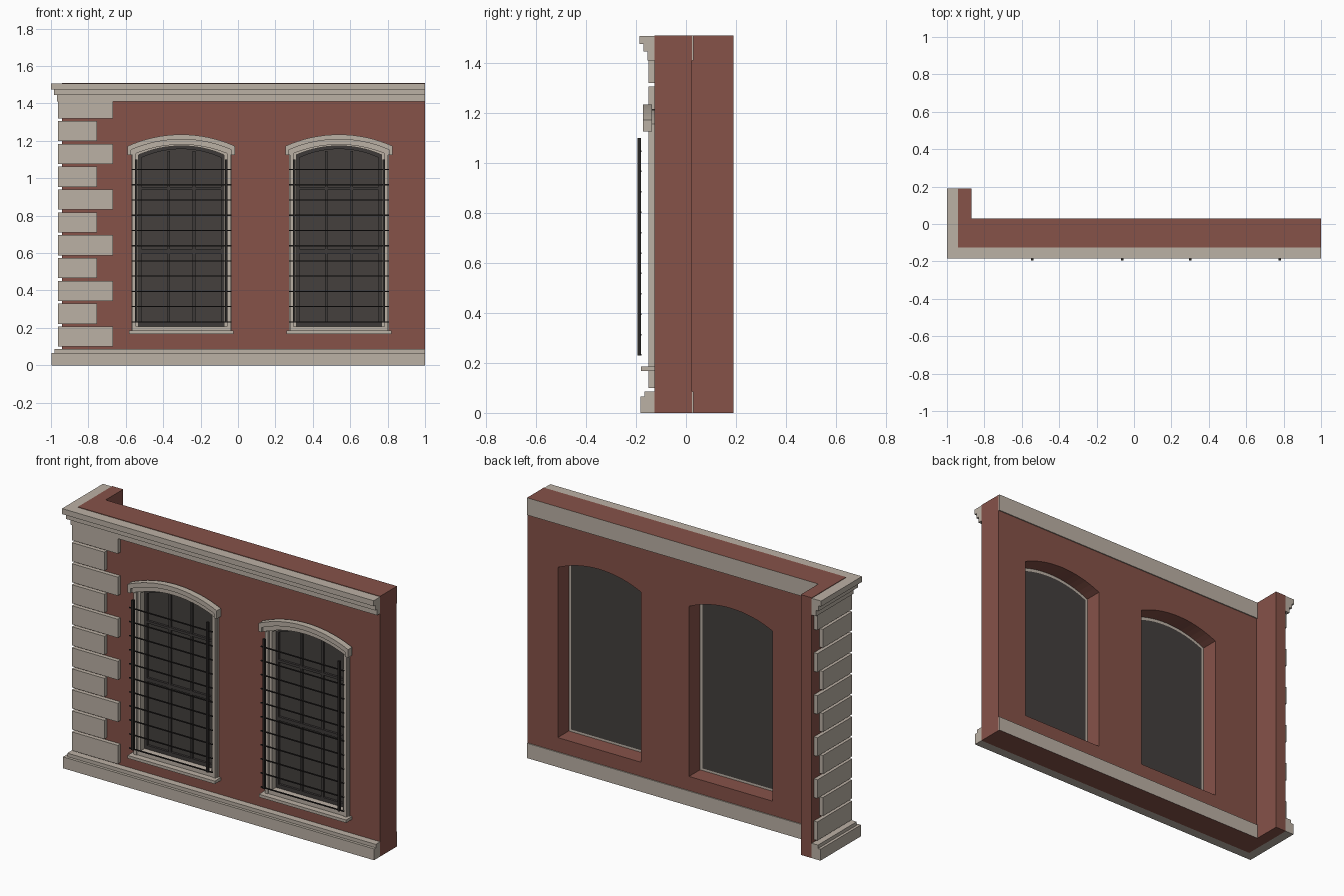
import bpy, bmesh, math
from mathutils import Vector

if "Cube" in bpy.data.objects:
    bpy.data.objects.remove(bpy.data.objects["Cube"], do_unlink=True)


def material(name, rgb):
    m = bpy.data.materials.new(name)
    m.use_nodes = True
    m.diffuse_color = (*rgb, 1)
    m.node_tree.nodes["Principled BSDF"].inputs["Base Color"].default_value = (*rgb, 1)
    return m


BRICK = material("red brick", (0.24, 0.085, 0.066))
STONE = material("pale stone", (0.50, 0.44, 0.375))
GLASS = material("dark glass", (0.058, 0.051, 0.048))
SASH = material("sash paint", (0.047, 0.042, 0.040))
IRON = material("black iron", (0.022, 0.019, 0.018))

# Main dimensions
LEFT, RIGHT, FRONT, BACK = -0.94, 1.0, -0.125, 0.023
RETURN_BACK, TOP = 0.19, 1.51
WINDOWS = (-0.303, 0.54)


def finish(name, bm, mat):
    bmesh.ops.recalc_face_normals(bm, faces=bm.faces)
    mesh = bpy.data.meshes.new(name)
    bm.to_mesh(mesh)
    bm.free()
    mesh.materials.append(mat)
    obj = bpy.data.objects.new(name, mesh)
    bpy.context.collection.objects.link(obj)
    return obj


def add_prism(bm, pts, lo, hi, axis):
    """Extrude a 2D outline along z (plan outline) or y (elevation outline)."""
    def place(p, h):
        return (p[0], p[1], h) if axis == "z" else (p[0], h, p[1])
    face = bm.faces.new([bm.verts.new(place(p, lo)) for p in pts])
    new = bmesh.ops.extrude_face_region(bm, geom=[face])["geom"]
    step = Vector(place((0, 0), hi - lo))
    bmesh.ops.translate(bm, vec=step, verts=[g for g in new if isinstance(g, bmesh.types.BMVert)])


def prism(name, pts, lo, hi, mat, axis="z"):
    bm = bmesh.new()
    add_prism(bm, pts, lo, hi, axis)
    return finish(name, bm, mat)


def rect(x0, x1, y0, y1):
    return [(x0, y0), (x1, y0), (x1, y1), (x0, y1)]


def boxes(name, items, mat):
    """Several boxes given as x0, x1, y0, y1, z0, z1 in one object."""
    bm = bmesh.new()
    for b in items:
        add_prism(bm, rect(*b[:4]), b[4], b[5], "z")
    return finish(name, bm, mat)


def arch(cx, half, spring, rise, foot, n=16):
    """Outline from the right foot over a segmental arch to the left foot."""
    r = (half * half + rise * rise) / (2 * rise)
    a = math.asin(half / r)
    curve = []
    for i in range(n + 1):
        t = a - 2 * a * i / n
        curve.append((cx + r * math.sin(t), spring + rise - r + r * math.cos(t)))
    return [(cx + half, foot)] + curve + [(cx - half, foot)]


def arch_band(name, outer, inner, front, back, mat):
    return prism(name, outer + inner[::-1], front, back, mat, "y")


def corner(offset):
    """Plan of a moulding wrapping the front and the return."""
    x, y = LEFT - offset, FRONT - offset
    return [(RIGHT, y), (x, y), (x, RETURN_BACK), (LEFT, RETURN_BACK),
            (LEFT, FRONT), (RIGHT, FRONT)]


# Brick wall with its short return and two arched openings
wall = prism("wall", [(LEFT, FRONT), (RIGHT, FRONT), (RIGHT, BACK), (-0.87, BACK),
                      (-0.87, RETURN_BACK), (LEFT, RETURN_BACK)], 0, TOP, BRICK)
bm = bmesh.new()
for cx in WINDOWS:
    add_prism(bm, arch(cx, 0.267, 1.155, 0.06, 0.168), -0.3, 0.3, "y")
cutter = finish("opening_cutter", bm, BRICK)
cutter.hide_render = True
cut = wall.modifiers.new("openings", "BOOLEAN")
cut.operation, cut.solver, cut.object = "DIFFERENCE", "EXACT", cutter
bpy.context.view_layer.objects.active = wall
bpy.ops.object.modifier_apply(modifier=cut.name)
bpy.data.objects.remove(cutter, do_unlink=True)

# Stepped plinth and cornice
for name, offset, lo, hi in (("plinth_base", 0.056, 0, 0.066),
                             ("plinth_cap", 0.04, 0.066, 0.086),
                             ("cornice_bed", 0.028, 1.41, 1.445),
                             ("cornice_middle", 0.045, 1.445, 1.475),
                             ("cornice_crown", 0.06, 1.475, 1.507)):
    prism(name, corner(offset), lo, hi, STONE)

# Stone bands along the back, brick where level with the wall's top and foot
for name, lo, hi in (("back_lower_band", 0, 0.086), ("back_upper_band", 1.41, TOP)):
    band = boxes(name, [(-0.87, RIGHT, BACK, 0.029, lo, hi)], STONE)
    band.data.materials.append(BRICK)
    for f in band.data.polygons:
        if f.center.z < 0.01 or f.center.z > TOP - 0.01:
            f.material_index = 1

# Alternating corner quoins
for i in range(11):
    z = 0.1 + i * 0.122
    x_end, y_end = (-0.667, 0.17) if i % 2 == 0 else (-0.753, 0.12)
    x, y = LEFT - 0.022, FRONT - 0.024
    prism("quoin_%d" % (i + 1),
          [(x, y), (x_end, y), (x_end, FRONT), (LEFT, FRONT), (LEFT, y_end), (x, y_end)],
          z, min(z + 0.108, 1.41), STONE)

for side, cx in zip(("right", "left"), WINDOWS):
    def label(part):
        return side + "_window_" + part

    # Stone surround, sill and hood mould
    clear = arch(cx, 0.228, 1.125, 0.048, 0.185)
    step = arch(cx, 0.243, 1.14, 0.052, 0.185)
    arch_band(label("surround"), arch(cx, 0.267, 1.155, 0.06, 0.185), clear, -0.135, -0.078, STONE)
    arch_band(label("architrave"), arch(cx, 0.262, 1.155, 0.058, 0.185), step, -0.15, -0.135, STONE)
    boxes(label("sill"), [(cx - 0.28, cx + 0.28, -0.18, FRONT, 0.168, 0.185),
                          (cx - 0.267, cx + 0.267, FRONT, -0.078, 0.168, 0.185),
                          (cx - 0.243, cx + 0.243, -0.145, -0.078, 0.185, 0.207)], STONE)
    mid = arch(cx, 0.268, 1.152, 0.056, 1.125)
    arch_band(label("hood_outer"), arch(cx, 0.287, 1.172, 0.062, 1.125), mid, -0.172, -0.135, STONE)
    arch_band(label("hood_inner"), mid, arch(cx, 0.25, 1.13, 0.05, 1.125), -0.158, -0.135, STONE)

    # Glass, lapped over the back of the surround, and sash
    prism(label("glass"), arch(cx, 0.25, 1.142, 0.054, 0.182), -0.084, -0.075, GLASS, "y")
    arch_band(label("sash_frame"), clear, arch(cx, 0.212, 1.11, 0.046, 0.185), -0.098, -0.084, SASH)
    bars = [(cx + s * 0.068 - 0.007, cx + s * 0.068 + 0.007, -0.096, -0.084, 0.207, 1.145)
            for s in (-1, 1)]
    bars += [(cx - 0.22, cx + 0.22, -0.097, -0.084, z - h, z + h)
             for z, h in ((0.217, 0.012), (0.61, 0.011), (0.945, 0.007))]
    boxes(label("sash_bars"), bars, SASH)

    # Iron grille
    grille = [(cx + s * 0.24 - 0.007, cx + s * 0.24 + 0.007, -0.194, -0.18, 0.23, 1.1)
              for s in (-1, 1)]
    grille += [(cx - 0.267, cx + 0.267, -0.184, -0.178, z - 0.003, z + 0.003)
               for z in (0.232 + 0.0815 * i for i in range(11))]
    boxes(label("grille"), grille, IRON)
